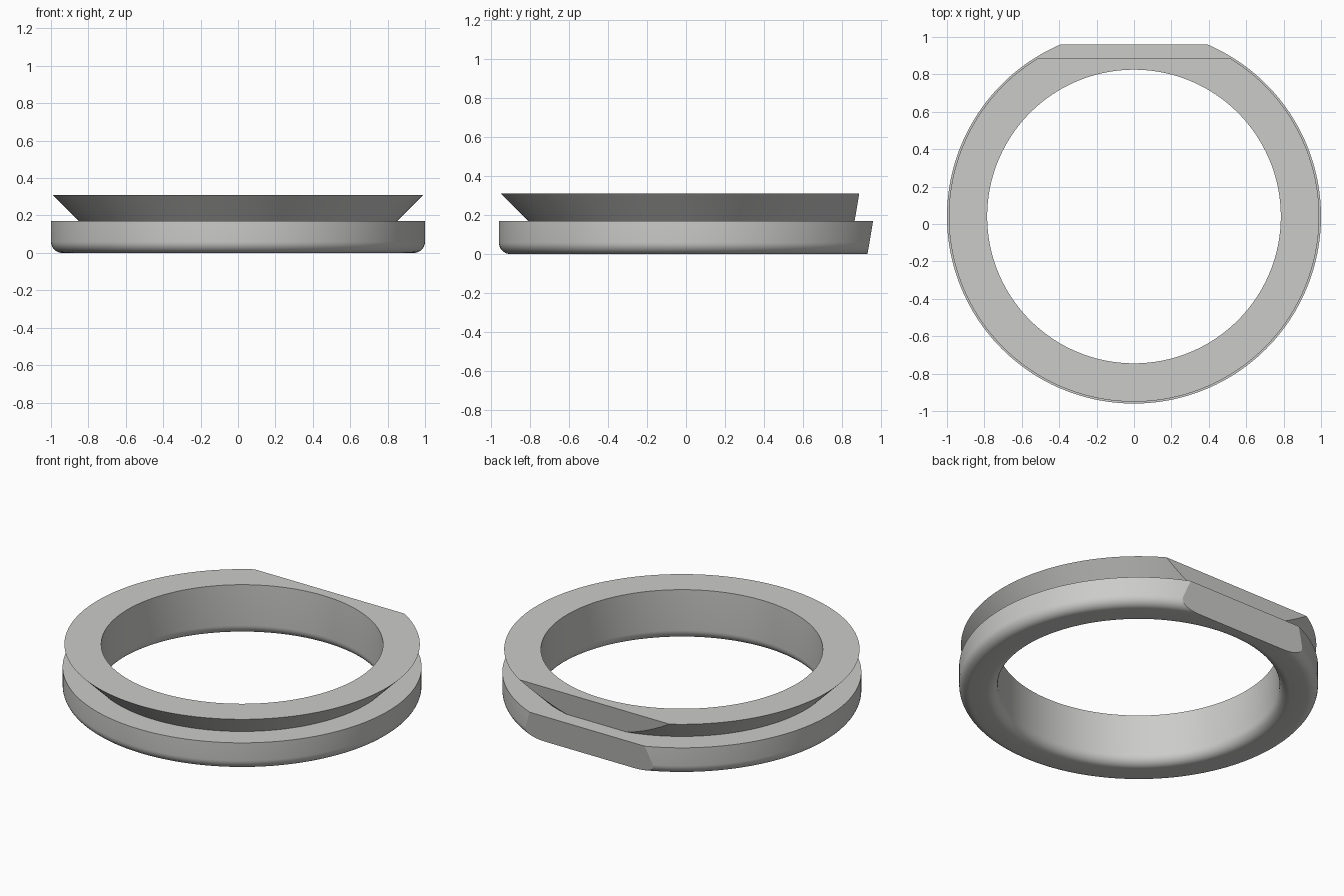
import bpy
import bmesh
import math
from mathutils import Matrix, Vector

cube = bpy.data.objects.get("Cube")
if cube:
    bpy.data.objects.remove(cube, do_unlink=True)

CENTRE_Y = 0.04
OUTER, INNER = 1.0, 0.785
LEDGE, TOP = 0.17, 0.31
FILLET = 0.06
SEGMENTS = 192

grey = bpy.data.materials.new("light grey")
grey.use_nodes = True
colour = (0.6, 0.6, 0.59, 1)
grey.diffuse_color = colour
grey.node_tree.nodes["Principled BSDF"].inputs["Base Color"].default_value = colour


def make_object(name, bm):
    bmesh.ops.recalc_face_normals(bm, faces=bm.faces)
    mesh = bpy.data.meshes.new(name)
    bm.to_mesh(mesh)
    bm.free()
    mesh.materials.append(grey)
    obj = bpy.data.objects.new(name, mesh)
    bpy.context.collection.objects.link(obj)
    return obj


def fillet(radius, start, end, steps=8):
    """Quarter arc resting on the ground, as (radius, height) points."""
    angles = [math.radians(start + (end - start) * i / steps) for i in range(steps + 1)]
    return [(radius + FILLET * math.cos(a), FILLET + FILLET * math.sin(a)) for a in angles]


# Ring: revolved section with rounded bottom edges and a flared upper lip
section = fillet(INNER + FILLET, 180, 270) + fillet(OUTER - FILLET, 270, 360)
section += [(OUTER, LEDGE), (0.85, LEDGE), (0.99, TOP), (INNER, TOP)]
bm = bmesh.new()
rings = []
for i in range(SEGMENTS):
    turn = Matrix.Rotation(math.tau * i / SEGMENTS, 3, "Z")
    rings.append([bm.verts.new(turn @ Vector((r, 0, z)) + Vector((0, CENTRE_Y, 0)))
                  for r, z in section])
for i, ring in enumerate(rings):
    after = rings[(i + 1) % SEGMENTS]
    for j in range(len(section)):
        k = (j + 1) % len(section)
        bm.faces.new((ring[j], after[j], after[k], ring[k]))
ring_body = make_object("grooved_ring", bm)

# Stepped cutter: two slightly leaning flats across the back
SLOPE = 0.17


def flat_y(at_ledge, z):
    return at_ledge + SLOPE * (z - LEDGE)


steps = [(flat_y(0.96, -0.1), -0.1), (0.96, LEDGE), (0.865, LEDGE),
         (flat_y(0.865, 0.5), 0.5), (1.4, 0.5), (1.4, -0.1)]
bm = bmesh.new()
side = bm.faces.new([bm.verts.new((-1.2, y, z)) for y, z in steps])
extruded = bmesh.ops.extrude_face_region(bm, geom=[side])["geom"]
bmesh.ops.translate(bm, vec=(2.4, 0, 0),
                    verts=[v for v in extruded if isinstance(v, bmesh.types.BMVert)])
cutter = make_object("flat_cutter", bm)
cutter.hide_render = True

cut = ring_body.modifiers.new("back flats", "BOOLEAN")
cut.operation = "DIFFERENCE"
cut.solver = "EXACT"
cut.object = cutter

# Apply the cut and smooth the round surfaces
bpy.ops.object.select_all(action="DESELECT")
ring_body.select_set(True)
bpy.context.view_layer.objects.active = ring_body
bpy.ops.object.modifier_apply(modifier=cut.name)
bpy.data.objects.remove(cutter, do_unlink=True)
bpy.ops.object.shade_smooth_by_angle(angle=math.radians(20))
